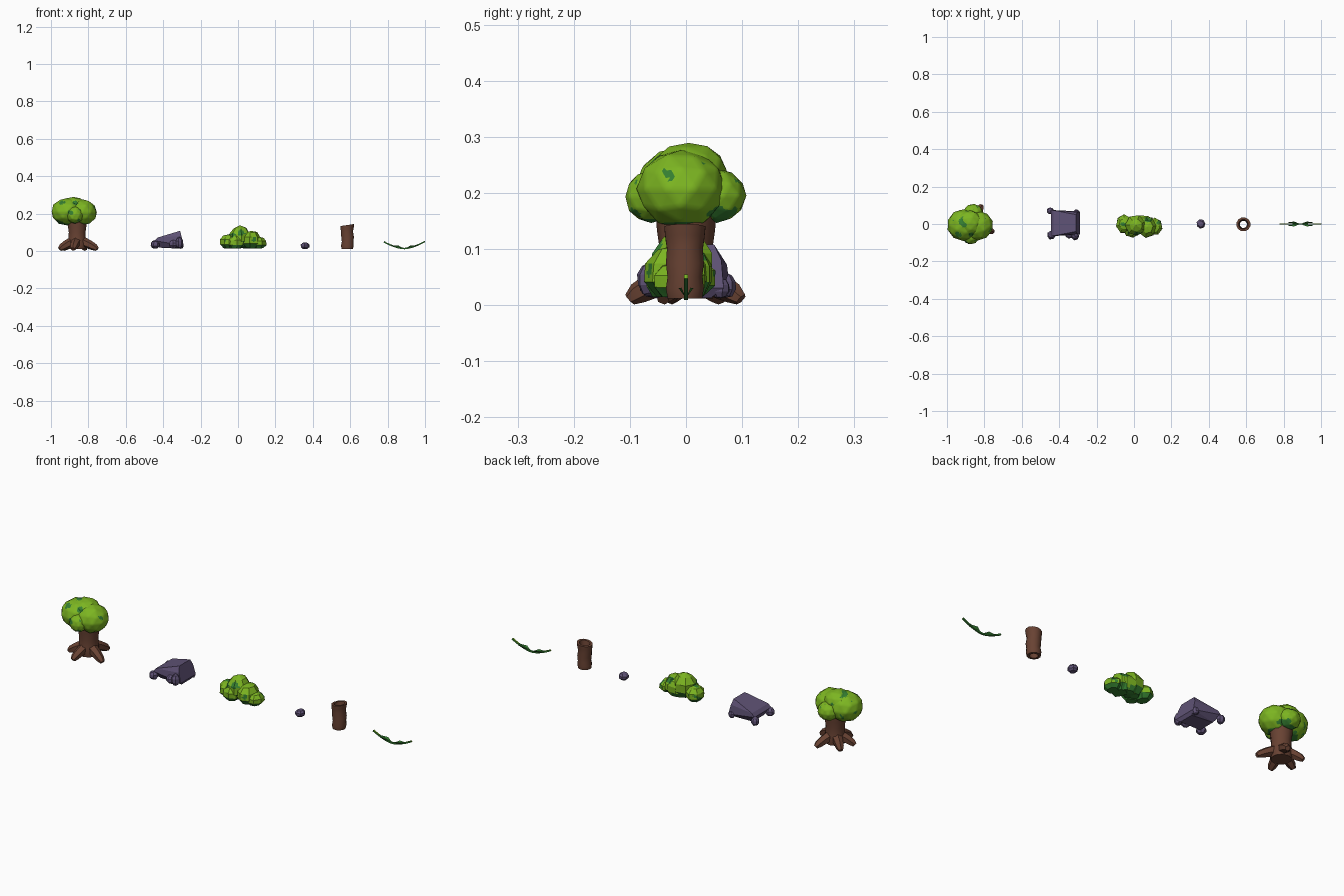
import bpy, bmesh, math, random
from mathutils import Vector, Matrix, noise

if "Cube" in bpy.data.objects:
    bpy.data.objects.remove(bpy.data.objects["Cube"])

random.seed(4)


def material(name, rgb):
    m = bpy.data.materials.new(name)
    m.diffuse_color = (*rgb, 1)
    m.use_nodes = True
    m.node_tree.nodes["Principled BSDF"].inputs["Base Color"].default_value = m.diffuse_color
    return m


LEAF = material("leaf green", (0.20, 0.46, 0.015))
DARK = material("dark green", (0.035, 0.21, 0.03))
BARK = material("bark brown", (0.14, 0.055, 0.033))
STONE = material("stone purple", (0.115, 0.085, 0.18))


def finish(bm, name, mats, rule=None, smooth=None):
    bmesh.ops.recalc_face_normals(bm, faces=bm.faces)
    for f in bm.faces:
        f.smooth = smooth is not None
        if rule:
            f.material_index = rule(f)
    me = bpy.data.meshes.new(name)
    bm.to_mesh(me)
    bm.free()
    if smooth is not None:
        me.set_sharp_from_angle(angle=math.radians(smooth))
    for m in mats:
        me.materials.append(m)
    ob = bpy.data.objects.new(name, me)
    bpy.context.collection.objects.link(ob)
    return ob


def lump(bm, c, r, jitter, floor=None, blocky=False, turn=0.0):
    """Faceted, slightly irregular ball."""
    if blocky:
        vs = bmesh.ops.create_uvsphere(bm, u_segments=7, v_segments=5, radius=1)["verts"]
    else:
        vs = bmesh.ops.create_icosphere(bm, subdivisions=2, radius=1)["verts"]
    rot = Matrix.Rotation(turn, 3, 'Z')
    for v in vs:
        p = (rot @ v.co) * (1 + random.uniform(-jitter, jitter))
        v.co = Vector(c) + Vector((p.x * r[0], p.y * r[1], p.z * r[2]))
        if floor is not None:
            v.co.z = max(v.co.z, floor)


def tube(bm, rings, n, caps=True):
    """Skin closed loops of (centre, side axis, up axis, radius)."""
    loops = []
    for c, a, b, r in rings:
        loops.append([bm.verts.new(Vector(c) + (Vector(a) * math.cos(2 * math.pi * (i + .5) / n)
                      + Vector(b) * math.sin(2 * math.pi * (i + .5) / n)) * r) for i in range(n)])
    pairs = list(zip(loops, loops[1:]))
    if caps:
        bm.faces.new(loops[0])
        bm.faces.new(loops[-1])
    else:
        pairs.append((loops[-1], loops[0]))
    for p, q in pairs:
        for i in range(n):
            bm.faces.new((p[i], p[(i + 1) % n], q[(i + 1) % n], q[i]))


def leaf_rule(scale, limit, under):
    """Dark on undersides and in scattered patches."""
    def rule(f):
        f.normal_update()
        patch = noise.noise(f.calc_center_median() * scale) > limit
        return int(patch or f.normal.z < under)
    return rule


def foliage(name, lumps, jitter, floor, blocky, rule, smooth):
    bm = bmesh.new()
    for i, (x, y, z, a, b, c) in enumerate(lumps):
        lump(bm, (x, y, z), (a, b, c), jitter, floor, blocky, i * 0.6)
    # finer faces so the painted patches can have small edges
    bmesh.ops.subdivide_edges(bm, edges=bm.edges[:], cuts=4, use_grid_fill=True)
    finish(bm, name, [LEAF, DARK], rule, smooth)


# Tree crown
foliage("tree_crown", [
    (-0.912, -0.005, 0.210, 0.088, 0.085, 0.074),
    (-0.833, -0.008, 0.207, 0.080, 0.080, 0.070),
    (-0.872, -0.062, 0.193, 0.046, 0.047, 0.047),
    (-0.860, 0.055, 0.195, 0.054, 0.052, 0.048),
    (-0.880, 0.005, 0.240, 0.070, 0.068, 0.050),
], 0.02, None, False, leaf_rule(27, 0.46, -0.84), 30)

# Tree trunk, flaring at top and bottom
X, Y, Z = Vector((1, 0, 0)), Vector((0, 1, 0)), Vector((0, 0, 1))
bm = bmesh.new()
tube(bm, [((-0.86, 0, z), X, Y, r) for z, r in
          ((0.012, 0.048), (0.035, 0.052), (0.06, 0.049), (0.10, 0.047), (0.135, 0.052), (0.165, 0.054))], 10)
finish(bm, "tree_trunk", [BARK], smooth=40)

# Roots arching out and down to the ground
for k, (deg, reach) in enumerate(((-21, .122), (66, .114), (140, .105), (196, .104), (258, .109))):
    a = math.radians(deg)
    d, s = Vector((math.cos(a), math.sin(a), 0)), Vector((-math.sin(a), math.cos(a), 0))
    bm = bmesh.new()
    rings = []
    for t, z, r, tilt in ((.25, .050, .028, .2), (.55, .036, .024, .45), (.80, .021, .020, .8), (.94, .010, .012, .9)):
        up = (Z + d * tilt).normalized()
        rings.append((Vector((-0.86, 0, z)) + d * reach * t, s, up, r))
    tube(bm, rings, 6)
    for v in bm.verts:
        v.co.z = max(v.co.z, 0)
    finish(bm, f"tree_root_{k + 1}", [BARK], smooth=40)

# Wedge-shaped slab of stone
bm = bmesh.new()
for x, y, z in ((-.445, .070, .055), (-.43, .068, .072), (-.31, .045, .108), (-.303, .058, .080),
                (-.290, .062, .03), (-.42, .045, .018), (-.30, .040, .013)):
    for side in (1, -1):
        bm.verts.new((x, side * y + 0.005, z))
bmesh.ops.convex_hull(bm, input=bm.verts[:])
bmesh.ops.dissolve_limit(bm, angle_limit=0.05, verts=bm.verts[:], edges=bm.edges[:])
finish(bm, "stone_slab", [STONE])

# Stones at the slab's corners, and the single pebble
for k, (c, r) in enumerate((((-.448, .070, .035), (.020, .020, .023)), ((-.443, -.060, .034), (.024, .024, .022)),
                            ((-.314, -.064, .045), (.021, .024, .030)), ((-.345, -.053, .036), (.026, .026, .024)),
                            ((-.307, .062, .030), (.018, .017, .019)))):
    bm = bmesh.new()
    lump(bm, c, r, 0.06, 0.012, True, k)
    finish(bm, f"corner_stone_{k + 1}", [STONE])
bm = bmesh.new()
lump(bm, (0.358, 0, 0.027), (0.025, 0.027, 0.020), 0.05, 0.012, True, 0.3)
finish(bm, "pebble", [STONE])

# Bush
foliage("bush", [
    (-0.053, 0.000, 0.048, 0.045, 0.053, 0.042),
    (0.010, -0.008, 0.072, 0.060, 0.058, 0.063),
    (0.070, -0.015, 0.058, 0.052, 0.062, 0.052),
    (0.112, -0.015, 0.042, 0.041, 0.050, 0.034),
    (-0.012, -0.036, 0.045, 0.046, 0.038, 0.040),
    (0.045, 0.012, 0.055, 0.060, 0.038, 0.047),
], 0.05, 0.014, True, leaf_rule(28, 0.42, -0.45), None)

# Hollow log with ringed bark, slightly bent, with a slanted top
bm = bmesh.new()
outer = [(0.584, .012, .032), (0.585, .03, .035), (0.586, .05, .032), (0.586, .075, .035),
         (0.583, .10, .033), (0.584, .12, .036), (0.585, .139, .038)]
prof = outer + [(x, z, r - .012) for x, z, r in reversed(outer)]
tube(bm, [((x, -0.002, z), X, Y, r) for x, z, r in prof], 12, caps=False)
for v in bm.verts:
    if v.co.z > 0.09:
        v.co.z += (v.co.x - 0.585) * 0.15
finish(bm, "hollow_log", [BARK], smooth=40)


# Hanging vine strand
def sag(x):
    t = (x - 0.888) / 0.11
    return 0.013 + 0.037 * abs(t) ** 1.6


bm = bmesh.new()
rings = []
for i in range(13):
    x = 0.78 + 0.22 * i / 12
    slope = (sag(x + .002) - sag(x - .002)) / .004
    rings.append(((x, 0, sag(x)), Y, Vector((-slope, 0, 1)).normalized(), 0.0055))
tube(bm, rings, 4)
finish(bm, "vine_strand", [DARK, LEAF],
       lambda f: int(abs(f.calc_center_median().x - 0.89) > 0.075 and f.normal.z > 0.3), 40)

# Long pointed leaves springing from the middle of the vine
bm = bmesh.new()
for dx in (-.075, .075):
    for side in (1, -1):
        pts = ((.89, 0, .012), (.89 + dx * .45, side * .013, .030), (.89 + dx, side * .008, .031),
               (.89 + dx * .55, side * .004, .018))
        bm.faces.new([bm.verts.new(p) for p in pts])
finish(bm, "vine_leaves", [DARK])
